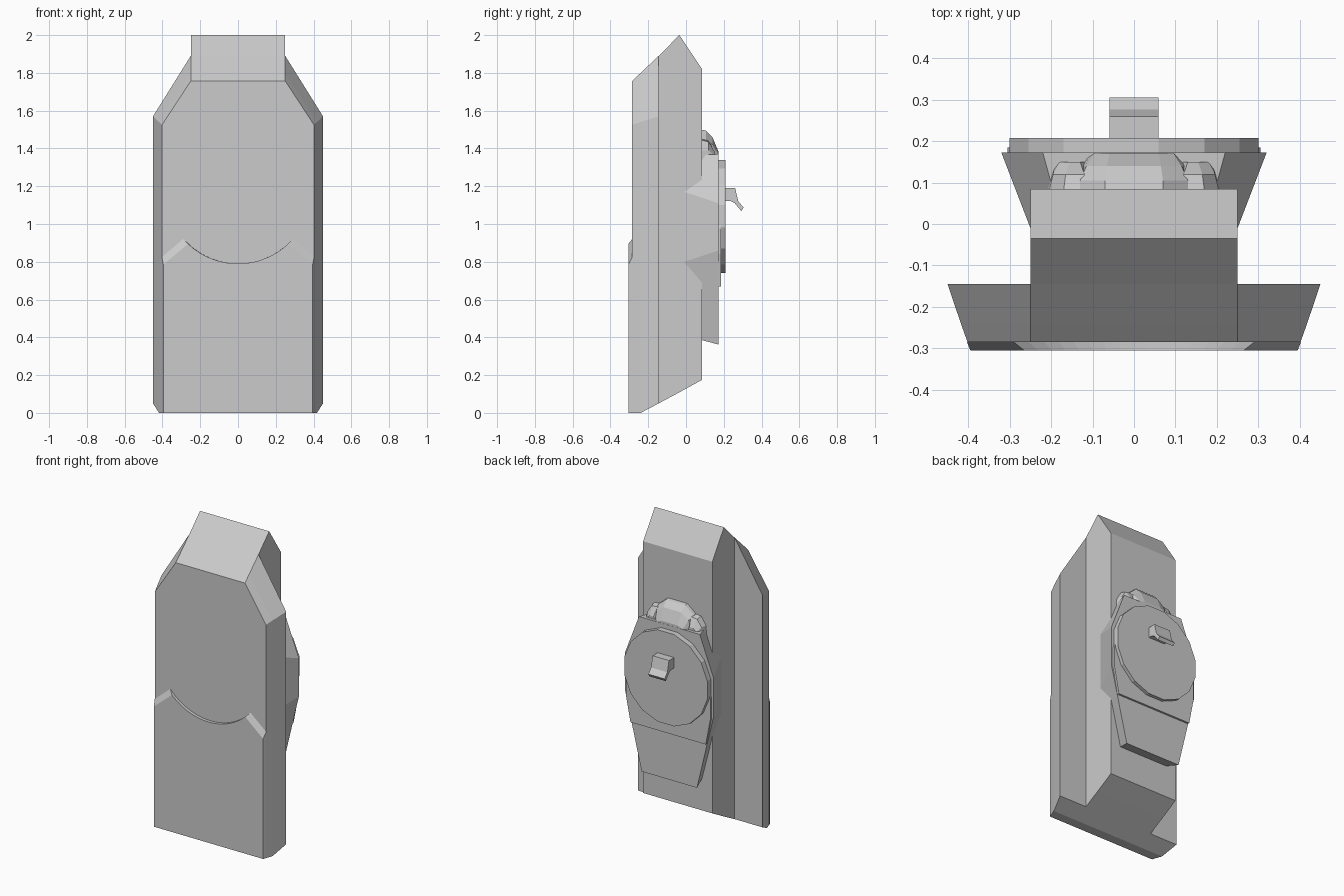
import bpy, bmesh, math


def loft(name, rings, cap_first=True):
    """Skin rings of 3D points with flat faces and cap the ends."""
    bm = bmesh.new()
    vs = [[bm.verts.new(p) for p in r] for r in rings]
    for a, b in zip(vs, vs[1:]):
        n = len(a)
        for i in range(n):
            j = (i + 1) % n
            bm.faces.new((a[i], a[j], b[j], b[i]))
    if cap_first:
        bm.faces.new(vs[0])
    bm.faces.new(vs[-1][::-1])
    bmesh.ops.recalc_face_normals(bm, faces=bm.faces)
    me = bpy.data.meshes.new(name)
    bm.to_mesh(me)
    bm.free()
    ob = bpy.data.objects.new(name, me)
    bpy.context.collection.objects.link(ob)
    return ob


def sym(y, half):
    """Symmetric ring at depth y from its right-hand (x, z) points."""
    return [(x, y, z) for x, z in half] + [(-x, y, z) for x, z in reversed(half)]


# Front slab with bevelled sides, sloping shoulders and undercut base
loft("front_slab", [
    sym(-0.285, [(0.402, 0), (0.402, 1.525), (0.25, 1.757)]),
    sym(-0.24, [(0.418, 0), (0.418, 1.54), (0.25, 1.80)]),
    sym(-0.145, [(0.45, 0.05), (0.45, 1.57), (0.25, 1.89)]),
])

# Narrower spine behind it with a peaked top
loft("spine", [
    sym(-0.145, [(0.25, 0.05), (0.25, 1.89)]),
    sym(-0.035, [(0.25, 0.109), (0.25, 2.0)]),
    sym(0.085, [(0.25, 0.175), (0.25, 1.82)]),
], cap_first=False)


# Lower front plate with a scooped upper edge
def plate_ring(y, x_side, z_side, x_in):
    r, cz, n = 0.387, 1.177, 8
    arc = [(x_in * (1 - i / n), cz - math.sqrt(r * r - (x_in * (1 - i / n)) ** 2))
           for i in range(n)]
    ring = sym(y, [(x_side, 0), (x_side, z_side)] + arc)
    ring.insert(2 + n, (0, y, cz - r))
    return ring


loft("lower_plate", [plate_ring(-0.305, 0.395, 0.785, 0.265),
                     plate_ring(-0.285, 0.403, 0.825, 0.29)])

# Flared mount on the back
loft("rear_mount", [
    sym(-0.01, [(0.15, 0.41), (0.25, 0.80), (0.25, 1.17), (0.17, 1.36)]),
    sym(0.172, [(0.20, 0.362), (0.32, 0.86), (0.32, 1.11), (0.22, 1.37)]),
])

# Thin backing plate under the dial
loft("dial_backing", [sym(y, [(0.272, 0.67), (0.305, 0.84), (0.305, 0.98), (0.25, 1.15)])
                      for y in (0.17, 0.185)])

# Sixteen-sided dial
R = 0.306
angles = [math.tau * (i + 0.5) / 16 for i in range(16)]
loft("dial", [[(R * math.cos(a), y, 1.04 + R * math.sin(a)) for a in angles]
              for y in (0.172, 0.208)])

# Hooked catch on the dial
hook = [(0.2, 1.19), (0.26, 1.19), (0.277, 1.12), (0.305, 1.087),
        (0.293, 1.068), (0.258, 1.11), (0.235, 1.122), (0.2, 1.122)]
loft("catch", [[(x, y, z) for y, z in hook] for x in (-0.059, 0.059)])

# Rounded cap over the mount, with a smaller lobe each side
loft("mount_cap", [
    sym(0.08, [(0.14, 1.34), (0.13, 1.45), (0.07, 1.50)]),
    sym(0.105, [(0.14, 1.34), (0.13, 1.445), (0.07, 1.495)]),
    sym(0.14, [(0.13, 1.34), (0.115, 1.42), (0.065, 1.46)]),
    sym(0.171, [(0.11, 1.34), (0.095, 1.37), (0.06, 1.385)]),
])
for side, s in (("left", -1), ("right", 1)):
    loft("cap_lobe_" + side, [
        [(s * x, y, z) for x, z in pts] for y, pts in (
            (0.08, [(0.09, 1.34), (0.11, 1.45), (0.17, 1.445), (0.205, 1.39), (0.21, 1.33)]),
            (0.12, [(0.09, 1.34), (0.12, 1.44), (0.165, 1.435), (0.195, 1.39), (0.20, 1.33)]),
            (0.15, [(0.10, 1.34), (0.13, 1.385), (0.155, 1.385), (0.18, 1.365), (0.19, 1.33)]),
        )])
